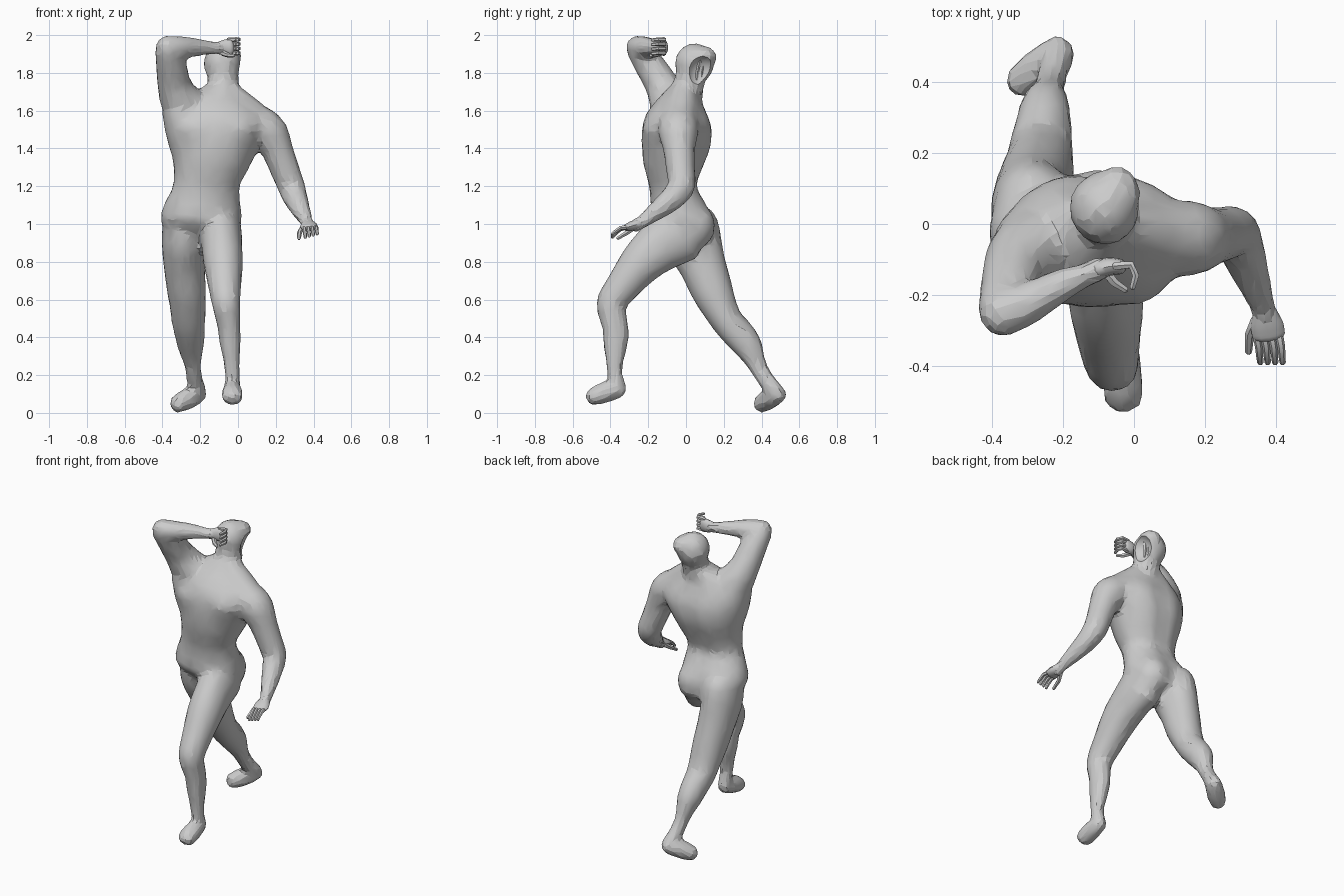
import bpy, bmesh, math
from mathutils import Vector


def spline(rows, steps=5):
    """Catmull-Rom through rows of (x, y, z, rx, ry)."""
    out = []
    for i in range(len(rows) - 1):
        p = [rows[max(i - 1, 0)], rows[i], rows[i + 1], rows[min(i + 2, len(rows) - 1)]]
        for s in range(steps):
            t = s / steps
            out.append([0.5 * (2 * b + (c - a) * t + (2 * a - 5 * b + 4 * c - d) * t * t
                               + (3 * b - a - 3 * c + d) * t ** 3) for a, b, c, d in zip(*p)])
    return out + [list(rows[-1])]


def tube(bm, rows, side=(1, 0, 0), segs=20, cap=0.85, groove=0.0, steps=5, upright=False):
    """Oval tube along a path, closed by rounded ends."""
    rows = [tuple(r) if len(r) == 5 else (*r, r[3]) for r in rows]
    pts = spline(rows, steps)
    pos = [Vector(p[:3]) for p in pts]
    n = len(pos)
    tan = [Vector((0, 0, 1)) if upright else (pos[min(i + 1, n - 1)] - pos[max(i - 1, 0)]).normalized()
           for i in range(n)]
    rings = [(pos[i], tan[i], pts[i][3], pts[i][4]) for i in range(n)]

    def dome(i, sign):
        c, t, a, b = rings[i]
        return [(c + t * sign * cap * min(a, b) * math.sin(f), t, a * math.cos(f), b * math.cos(f))
                for f in (0.5, 1.0, 1.4)]

    rings = dome(0, -1)[::-1] + rings + dome(n - 1, 1)
    loops = []
    for c, t, a, b in rings:
        u = Vector(side)
        u = (u - t * u.dot(t)).normalized()
        v = t.cross(u)
        loop = []
        for k in range(segs):
            w = 2 * math.pi * k / segs
            g = 1 - groove * math.exp(-((w - math.pi / 2) / 0.2) ** 2)
            loop.append(bm.verts.new(c + u * a * math.cos(w) + v * b * math.sin(w) * g))
        loops.append(loop)
    faces = [bm.faces.new(loops[0][::-1]), bm.faces.new(loops[-1])]
    for p, q in zip(loops, loops[1:]):
        for k in range(segs):
            m = (k + 1) % segs
            faces.append(bm.faces.new((p[k], p[m], q[m], q[k])))
    bmesh.ops.recalc_face_normals(bm, faces=faces)


def ball(bm, c, r):
    res = bmesh.ops.create_icosphere(bm, subdivisions=3, radius=1)
    for v in res["verts"]:
        v.co = Vector([v.co[i] * r[i] + c[i] for i in range(3)])


def finish(name, bm):
    me = bpy.data.meshes.new(name)
    bm.to_mesh(me)
    bm.free()
    ob = bpy.data.objects.new(name, me)
    bpy.context.collection.objects.link(ob)
    return ob


def shade(ob, angle):
    bpy.ops.object.select_all(action='DESELECT')
    ob.select_set(True)
    bpy.context.view_layer.objects.active = ob
    bpy.ops.object.convert(target='MESH')
    bpy.ops.object.shade_smooth_by_angle(angle=math.radians(angle))


bm = bmesh.new()
# torso
tube(bm, [(-.19, .02, .93, .18, .12), (-.195, -.018, 1.02, .215, .168), (-.19, -.035, 1.1, .203, .152),
          (-.168, -.065, 1.2, .178, .13), (-.14, -.062, 1.3, .2, .16), (-.125, -.048, 1.4, .235, .186),
          (-.105, -.043, 1.5, .27, .19), (-.11, -.045, 1.58, .255, .167), (-.125, -.035, 1.65, .185, .125),
          (-.10, -.01, 1.71, .11, .095)], segs=36, cap=0.3, groove=0.1, upright=True)
# flank below the raised arm
tube(bm, [(-.25, -.05, 1.32, .08, .11), (-.285, -.06, 1.47, .095, .13), (-.305, -.075, 1.6, .098, .12)])
# buttocks and chest
ball(bm, (-.28, .06, .95), (.115, .115, .12))
ball(bm, (-.1, .03, .99), (.11, .125, .13))
for x in (-.21, -.02):
    ball(bm, (x, -.125, 1.5), (.13, .105, .10))
# neck and head
tube(bm, [(-.09, -.01, 1.66, .10), (-.08, .015, 1.74, .082), (-.08, .035, 1.82, .085)])
ball(bm, (-.083, .045, 1.85), (.1, .105, .108))
ball(bm, (-.05, .085, 1.885), (.07, .08, .06))
# forward leg and foot
tube(bm, [(-.09, -.04, .95, .112, .165), (-.085, -.14, .88, .108, .14), (-.078, -.23, .80, .106, .118),
          (-.07, -.335, .67, .088, .092), (-.062, -.395, .575, .076, .08), (-.048, -.375, .46, .062, .07),
          (-.042, -.372, .38, .058, .068), (-.033, -.378, .27, .044, .047), (-.03, -.375, .2, .04, .04),
          (-.03, -.36, .13, .044, .047)])
tube(bm, [(-.03, -.355, .12, .046, .043), (-.03, -.43, .108, .055, .058), (-.03, -.492, .085, .058, .047)])
# trailing leg and foot
tube(bm, [(-.285, .02, 1.0, .115, .15), (-.29, .042, .9, .114, .15), (-.285, .088, .78, .109, .126),
          (-.272, .137, .65, .104, .112), (-.265, .182, .55, .095, .094), (-.262, .222, .48, .09, .085),
          (-.255, .28, .415, .08, .085), (-.25, .33, .35, .07, .077), (-.24, .374, .26, .046, .052),
          (-.23, .42, .18, .043, .046), (-.212, .475, .11, .047, .047)])
tube(bm, [(-.21, .487, .10, .049), (-.265, .44, .075, .057), (-.318, .40, .048, .05)], side=(0, 0, 1))
# raised arm
tube(bm, [(-.22, -.05, 1.57, .11), (-.3, -.085, 1.65, .11), (-.338, -.13, 1.74, .09),
          (-.352, -.185, 1.83, .082), (-.372, -.245, 1.92, .07)])
tube(bm, [(-.378, -.255, 1.932, .067), (-.31, -.23, 1.935, .061), (-.22, -.18, 1.935, .049),
          (-.13, -.14, 1.932, .035), (-.09, -.125, 1.932, .037)], side=(0, 0, 1))
# lowered arm
tube(bm, [(.03, -.04, 1.53, .11), (.11, -.04, 1.52, .107), (.165, -.04, 1.475, .105), (.205, -.037, 1.4, .086),
          (.243, -.03, 1.3, .078), (.282, -.025, 1.2, .073), (.305, -.075, 1.135, .065),
          (.335, -.155, 1.07, .051), (.365, -.235, 1.01, .036), (.372, -.27, .99, .038)])
# sloping neck muscle on the lowered side
tube(bm, [(-.06, -.01, 1.70, .07), (.02, -.025, 1.61, .09), (.11, -.035, 1.535, .09)])
body = finish("body", bm)

# hollow face opening, turned towards the left shoulder
bm = bmesh.new()
ball(bm, (.045, .09, 1.80), (.085, .085, .095))
cutter = finish("face_cutter", bm)
cutter.hide_render = True

mod = body.modifiers.new("fuse", 'REMESH')
mod.mode = 'VOXEL'
mod.voxel_size = 0.016
mod = body.modifiers.new("soften", 'SMOOTH')
mod.factor = 0.5
mod.iterations = 8
mod = body.modifiers.new("facets", 'DECIMATE')
mod.ratio = 0.12
mod = body.modifiers.new("face", 'BOOLEAN')
mod.operation = 'DIFFERENCE'
mod.solver = 'EXACT'
mod.object = cutter
shade(body, 15)
bpy.data.objects.remove(cutter)

# ragged strands hanging below the brow
bm = bmesh.new()
for x, y, z in ((-.015, .02, 1.72), (-.025, .06, 1.70), (-.04, .085, 1.69), (-.06, .1, 1.73)):
    tube(bm, [(x, y + .015, 1.87, .014, .01), (x - .012, y, 1.80, .016, .010), (x, y - .01, z, .005, .004)],
         segs=6, steps=2)
shade(finish("face_strands", bm), 30)

# raised hand: palm, four curled fingers, thumb
bm = bmesh.new()
tube(bm, [(-.10, -.128, 1.932, .034, .026), (-.07, -.12, 1.934, .042, .026), (-.04, -.12, 1.936, .044, .022)],
     side=(0, 0, 1), segs=12, steps=3)
for i in range(4):
    z = 1.902 + .024 * i
    tube(bm, [(-.05, -.118, z, .013), (-.008, -.115, z + .003, .012), (.005, -.145, z + .003, .011),
              (-.004, -.178, z, .009)], side=(0, 0, 1), segs=6, steps=1)
tube(bm, [(-.08, -.135, 1.905, .016), (-.055, -.165, 1.895, .013), (-.025, -.185, 1.892, .010)],
     side=(0, 0, 1), segs=6, steps=1)
shade(finish("raised_hand", bm), 40)

# lowered hand: palm, four relaxed fingers, thumb
bm = bmesh.new()
tube(bm, [(.369, -.25, 1.0, .035, .03), (.375, -.285, .99, .046, .026), (.38, -.315, .982, .046, .019)],
     segs=12, steps=3)
for i in range(4):
    x = .35 + .021 * i
    tube(bm, [(x - .005, -.31, .982, .012), (x + .002, -.345, .972 + .003 * i, .011),
              (x + .004, -.37, .952 + .004 * i, .010), (x + .006, -.39, .93 + .006 * i, .009)],
         segs=6, steps=1)
tube(bm, [(.345, -.27, .985, .016), (.326, -.31, .955, .013), (.323, -.36, .925, .010)], segs=6, steps=1)
shade(finish("lowered_hand", bm), 40)
